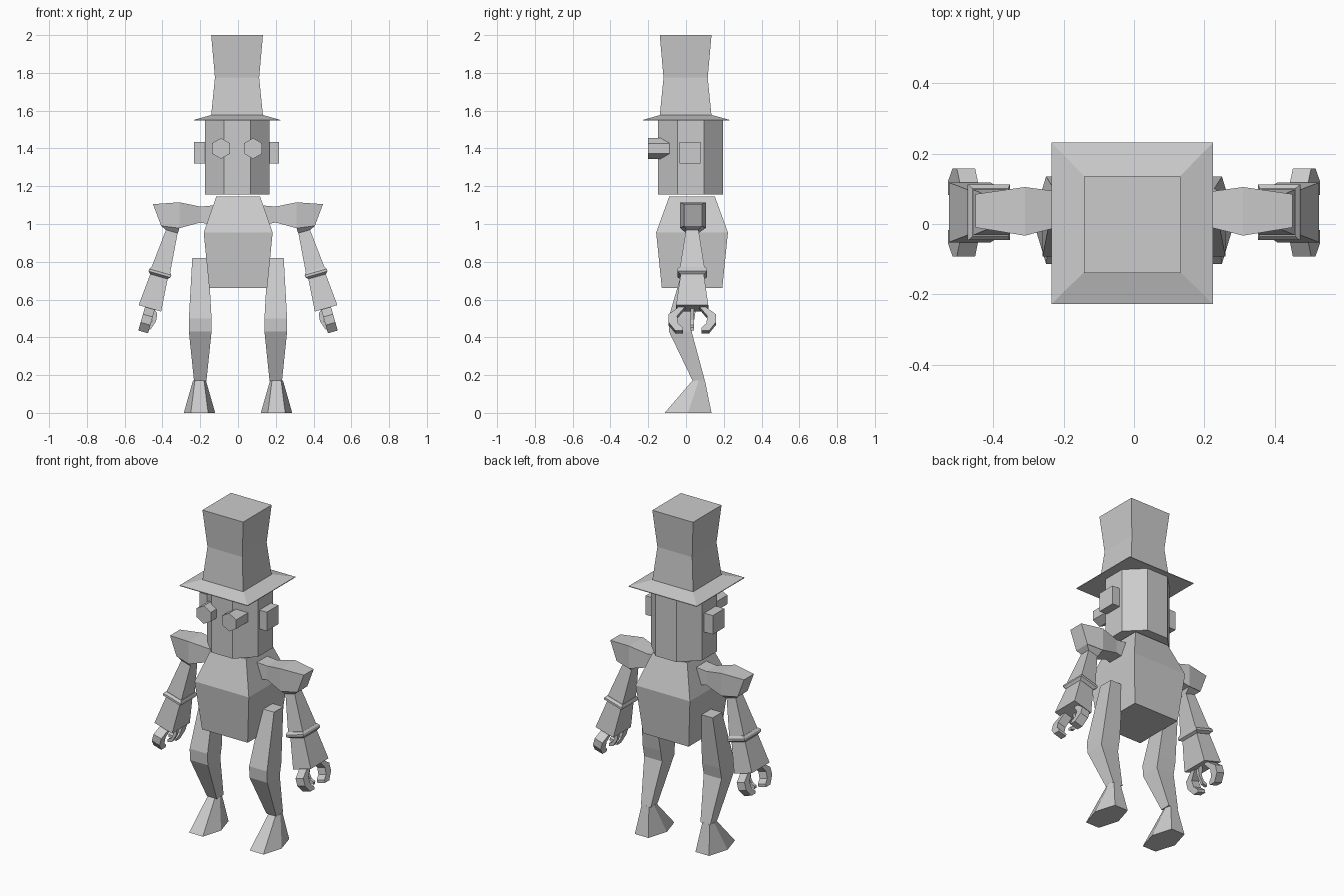
import bpy, bmesh, math
from mathutils import Vector

if "Cube" in bpy.data.objects:
    bpy.data.objects.remove(bpy.data.objects["Cube"])

metal = bpy.data.materials.new("light grey")
metal.diffuse_color = (0.6, 0.6, 0.6, 1)
metal.use_nodes = True
metal.node_tree.nodes["Principled BSDF"].inputs["Base Color"].default_value = metal.diffuse_color


def loft(name, rings):
    """Flat-faced solid skinned through rings of equal point count."""
    bm = bmesh.new()
    vr = [[bm.verts.new(p) for p in ring] for ring in rings]
    n = len(vr[0])
    for a, b in zip(vr, vr[1:]):
        for i in range(n):
            j = (i + 1) % n
            bm.faces.new((a[i], a[j], b[j], b[i]))
    bm.faces.new(vr[0])
    bm.faces.new(vr[-1])
    bmesh.ops.recalc_face_normals(bm, faces=bm.faces)
    me = bpy.data.meshes.new(name)
    bm.to_mesh(me)
    bm.free()
    me.materials.append(metal)
    ob = bpy.data.objects.new(name, me)
    bpy.context.collection.objects.link(ob)
    return ob


def rect(x0, x1, y0, y1, z):
    return [(x0, y0, z), (x1, y0, z), (x1, y1, z), (x0, y1, z)]


def square(cx, cy, h, z):
    return rect(cx - h, cx + h, cy - h, cy + h, z)


def flip(s, rings):
    return [[(s * p[0], p[1], p[2]) for p in r] for r in rings]


# Hat: brim and flared crown
loft("hat_brim", [square(-.005, .002, .229, 1.547), square(-.005, .002, .229, 1.551),
                  square(-.005, .0, .137, 1.577)])
loft("hat_crown", [square(-.005, -.002, h, z) for h, z in
                   ((.137, 1.575), (.117, 1.775), (.137, 2.0))])

# Octagonal head
r = .172 / math.cos(math.pi / 8)
loft("head", [[(-.004 + r * math.cos((k + .5) * math.pi / 4),
                .025 + r * math.sin((k + .5) * math.pi / 4), z)
               for k in range(8)] for z in (1.155, 1.553)])

# Square torso, widest at the chest
loft("torso", [square(.001, .032, h, z) for h, z in
               ((.16, .66), (.175 + .015, .955), (.121, 1.145))]).scale.x = .96

# Hexagonal eyes
for side, cx in (("left", -.09), ("right", .08)):
    loft(side + "_eye", [[(cx + .055 * math.sin(k * math.pi / 3), y,
                           1.4 + .055 * math.cos(k * math.pi / 3))
                          for k in range(6)] for y in (-.2, -.075)])

# Arm frame: t runs down the arm, w runs outward across it
ARM0, DOWN, OUT = Vector((.35, .033, .962)), Vector((.274, 0, -.961)), Vector((.961, 0, .274))


def arm_pt(t, w, y):
    return ARM0 + DOWN * t + OUT * w + Vector((0, y, 0))


def arm_ring(t, w, d):
    return [arm_pt(t, a * w, b * d) for a, b in ((-1, -1), (1, -1), (1, 1), (-1, 1))]


CLAW = [(-.065, .42), (-.125, .465), (-.125, .51), (-.09, .555), (-.05, .555),
        (-.05, .538), (-.075, .515), (-.08, .475), (-.035, .42)]
THUMB = [(-.02, .42), (-.045, .44), (-.05, .48), (-.035, .53), (-.01, .545),
         (-.005, .53), (-.025, .51), (-.03, .48), (-.005, .42)]

for s, side in ((-1, "left"), (1, "right")):
    # Ears
    loft(side + "_ear", flip(s, [rect(.15, .226 - s * .008, -.035, .077, z)
                                 for z in (1.32, 1.435)]))

    # Shoulder, lofted outward with a slanted end
    shoulder = [(.11, .11, .99, 1.1, -.01, .09), (.2, .2, 1.008, 1.092, -.005, .09),
                (.31, .31, .978, 1.115, -.033, .105), (.407, .45, .99, 1.105, -.01, .085)]
    loft(side + "_shoulder", flip(s, [
        [(xb, y0, zb), (xb, y1, zb), (xt, y1, zt), (xt, y0, zt)]
        for xb, xt, zb, zt, y0, y1 in shoulder]))
    loft(side + "_shoulder_socket", flip(s, [
        [(.31, -.03, .978), (.407, -.008, .99), (.407, .083, .99), (.31, .103, .978)],
        arm_ring(.002, .033, .033)]))

    # Upper arm, cuff and forearm
    loft(side + "_upper_arm", flip(s, [arm_ring(-.02, .03, .03), arm_ring(.22, .052, .066)]))
    loft(side + "_cuff", flip(s, [arm_ring(.212, .053, .068), arm_ring(.225, .061, .079),
                                  arm_ring(.238, .061, .079), arm_ring(.25, .048, .062)]))
    loft(side + "_forearm", flip(s, [arm_ring(.24, .047, .06), arm_ring(.425, .062, .085)]))

    # Gripper: two hooked claws and a thin thumb
    for k, end in ((1, "front"), (-1, "back")):
        loft(f"{side}_{end}_claw", flip(s, [[arm_pt(t, w, k * y) for y, t in CLAW]
                                            for w in (-.027, .027)]))
    loft(side + "_thumb", flip(s, [[arm_pt(t, w, y) for w, t in THUMB]
                                   for y in (-.009, .009)]))

    # Leg with bent knee
    loft(side + "_leg", flip(s, [rect(.2 - h, .2 + h, y0, y1, z) for z, h, y0, y1 in (
        (.82, .042, .0, .09), (.5, .06, -.093, .045),
        (.43, .06, -.09, .03), (.17, .033, .035, .1))]))

    # Hexagonal foot tapering up to the ankle
    loft(side + "_foot", flip(s, [
        [(.204 - a, y0, z), (.204 + a, y0, z), (.204 + b, ym, z),
         (.204 + a, y1, z), (.204 - a, y1, z), (.204 - b, ym, z)]
        for z, a, b, y0, ym, y1 in ((0, .046, .083, -.113, .01, .135),
                                    (.172, .024, .034, .035, .068, .1))]))
